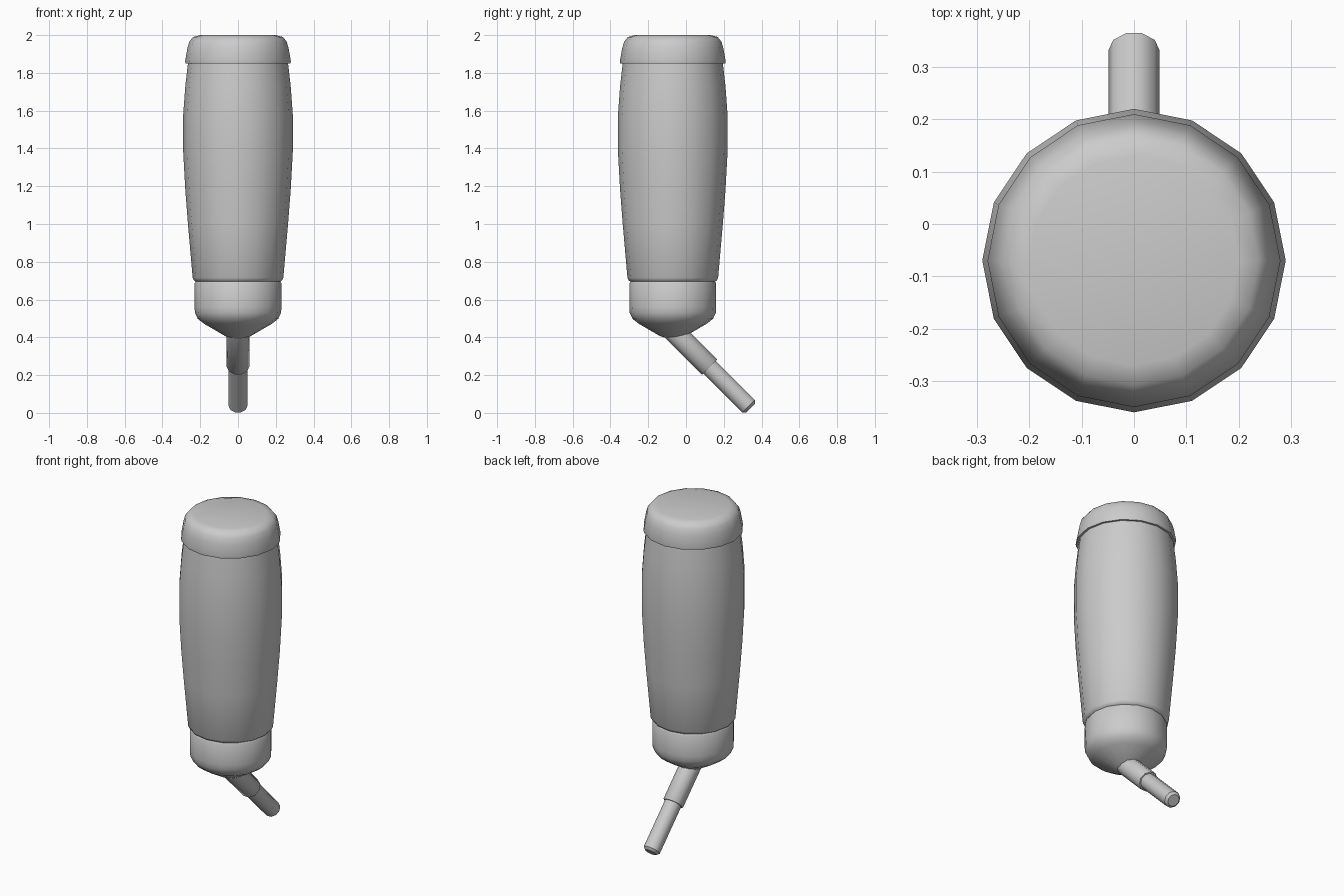
import bpy, bmesh, math
from mathutils import Vector

if "Cube" in bpy.data.objects:
    bpy.data.objects.remove(bpy.data.objects["Cube"])


def lathe(name, profile, sides, origin, axis):
    """Closed turned solid from (radius, distance along axis) points."""
    rot = Vector((0, 0, 1)).rotation_difference(Vector(axis).normalized())
    bm = bmesh.new()
    rings = []
    for r, h in profile:
        ring = []
        for i in range(sides):
            a = 2 * math.pi * i / sides
            p = Vector((r * math.cos(a), r * math.sin(a), h))
            ring.append(bm.verts.new(Vector(origin) + rot @ p))
        rings.append(ring)
    for a, b in zip(rings, rings[1:]):
        for i in range(sides):
            j = (i + 1) % sides
            bm.faces.new((a[i], a[j], b[j], b[i]))
    bm.faces.new(rings[0][::-1])
    bm.faces.new(rings[-1])
    bmesh.ops.recalc_face_normals(bm, faces=bm.faces)
    mesh = bpy.data.meshes.new(name)
    bm.to_mesh(mesh)
    bm.free()
    ob = bpy.data.objects.new(name, mesh)
    bpy.context.collection.objects.link(ob)
    bpy.ops.object.select_all(action='DESELECT')
    ob.select_set(True)
    bpy.context.view_layer.objects.active = ob
    bpy.ops.object.shade_smooth_by_angle(angle=math.radians(42))
    return ob


UP = (0, 0, 1)
BASE = (0, -0.07, 0)

# Bulging bottle body
lathe("bottle_body", [(0.215, 0.69), (0.232, 0.70), (0.24, 0.715), (0.265, 1.0),
                      (0.279, 1.18), (0.29, 1.38), (0.29, 1.58), (0.279, 1.73),
                      (0.264, 1.86)], 16, BASE, UP)

# Rounded top lid
lathe("top_lid", [(0.262, 1.85), (0.278, 1.85), (0.28, 1.862), (0.268, 1.93),
                  (0.258, 1.965), (0.238, 1.99), (0.20, 2.0)], 16, BASE, UP)

# Lower screw cap tapering to the spout
lathe("screw_cap", [(0.03, 0.395), (0.065, 0.405), (0.18, 0.472), (0.213, 0.498),
                    (0.228, 0.53), (0.23, 0.56), (0.23, 0.685), (0.224, 0.695)],
      16, BASE, UP)

# Drinking spout: thick sleeve and thin tube, angled down to the back
START = (0, -0.07, 0.437)
DOWN = (0, 1, -1)
lathe("spout_sleeve", [(0.06, 0.0), (0.06, 0.272), (0.057, 0.276)], 10, START, DOWN)
lathe("spout_tube", [(0.049, 0.2), (0.049, 0.568), (0.035, 0.582)], 10, START, DOWN)
